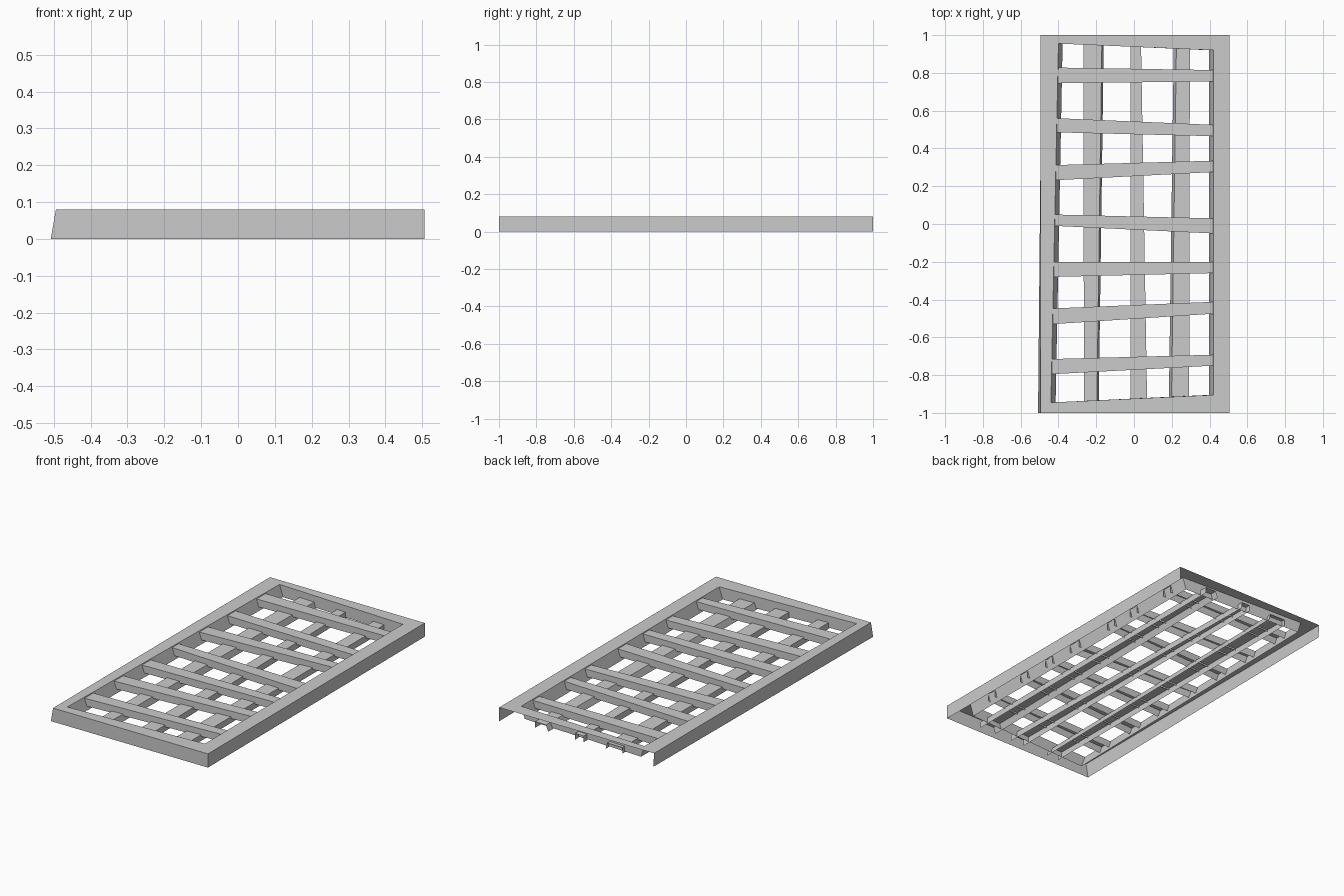
import bpy
from mathutils import Vector

if "Cube" in bpy.data.objects:
    bpy.data.objects.remove(bpy.data.objects["Cube"])


def make_sheet(name, verts, faces):
    mesh = bpy.data.meshes.new(name)
    mesh.from_pydata(verts, [], faces)
    obj = bpy.data.objects.new(name, mesh)
    bpy.context.collection.objects.link(obj)
    return obj


def ring(corners, z):
    return [(x, y, z) for x, y in corners]


# Frame: flat rim with a slightly skewed opening, thin skirts, back end left open
outer_top = [(-0.494, -1), (0.506, -1), (0.506, 1), (-0.494, 1)]
outer_low = [(-0.508, -1), (0.506, -1), (0.506, 1), (-0.489, 1)]
inner_top = [(-0.44, -0.945), (0.42, -0.905), (0.42, 0.92), (-0.40, 0.955)]
inner_low = [(-0.415, -0.945), (0.397, -0.905), (0.397, 0.92), (-0.378, 0.955)]
TOP = 0.08

verts = ring(outer_top, TOP) + ring(inner_top, TOP)
faces = [(i, (i + 1) % 4, 4 + (i + 1) % 4, 4 + i) for i in range(4)]
make_sheet("frame_rim", verts, faces)

verts = ring(outer_low, 0) + ring(outer_top, TOP)
faces = [(i, (i + 1) % 4, 4 + (i + 1) % 4, 4 + i) for i in (0, 1, 3)]
make_sheet("outer_skirt", verts, faces)

verts = ring(inner_low, 0.012) + ring(inner_top, TOP)
faces = [(4 + i, 4 + (i + 1) % 4, (i + 1) % 4, i) for i in range(4)]
make_sheet("inner_skirt", verts, faces)


def channel(name, start, end, z_low, z_high, flare=(0, 0)):
    """Open-bottomed channel; start and end are pairs of edge points."""
    v = []
    for a, b in (start, end):
        a, b = Vector(a), Vector(b)
        across = (b - a).normalized()
        la, lb = a - across * flare[0], b + across * flare[1]
        v += [(*la, z_low), (*a, z_high), (*b, z_high), (*lb, z_low)]
    make_sheet(name, v, [(i, i + 1, i + 5, i + 4) for i in range(3)])


# Cross slats: left x, left y range, right y range
slats = [
    (-0.402, 0.745, 0.828, 0.755, 0.815),
    (-0.408, 0.485, 0.560, 0.465, 0.525),
    (-0.412, 0.232, 0.312, 0.275, 0.335),
    (-0.418, -0.010, 0.050, -0.050, 0.030),
    (-0.424, -0.280, -0.200, -0.260, -0.200),
    (-0.430, -0.530, -0.447, -0.475, -0.412),
    (-0.436, -0.795, -0.715, -0.750, -0.692),
]
for i, (x, l0, l1, r0, r1) in enumerate(slats):
    channel(f"cross_slat_{i + 1}", ((x, l1), (x, l0)),
            ((0.42, r1), (0.42, r0)), 0.032, 0.075)

# Lengthwise rails: front x range, back x range, side flare
rails = [
    (-0.265, -0.197, -0.268, -0.170, (0, 0.01)),
    (-0.018, 0.070, -0.018, 0.037, (0, 0)),
    (0.198, 0.292, 0.225, 0.296, (0.014, 0)),
]
for i, (f0, f1, b0, b1, flare) in enumerate(rails):
    channel(f"long_rail_{i + 1}", ((f0, -0.97), (f1, -0.97)),
            ((b0, 0.97), (b1, 0.97)), 0.006, 0.042, flare)
